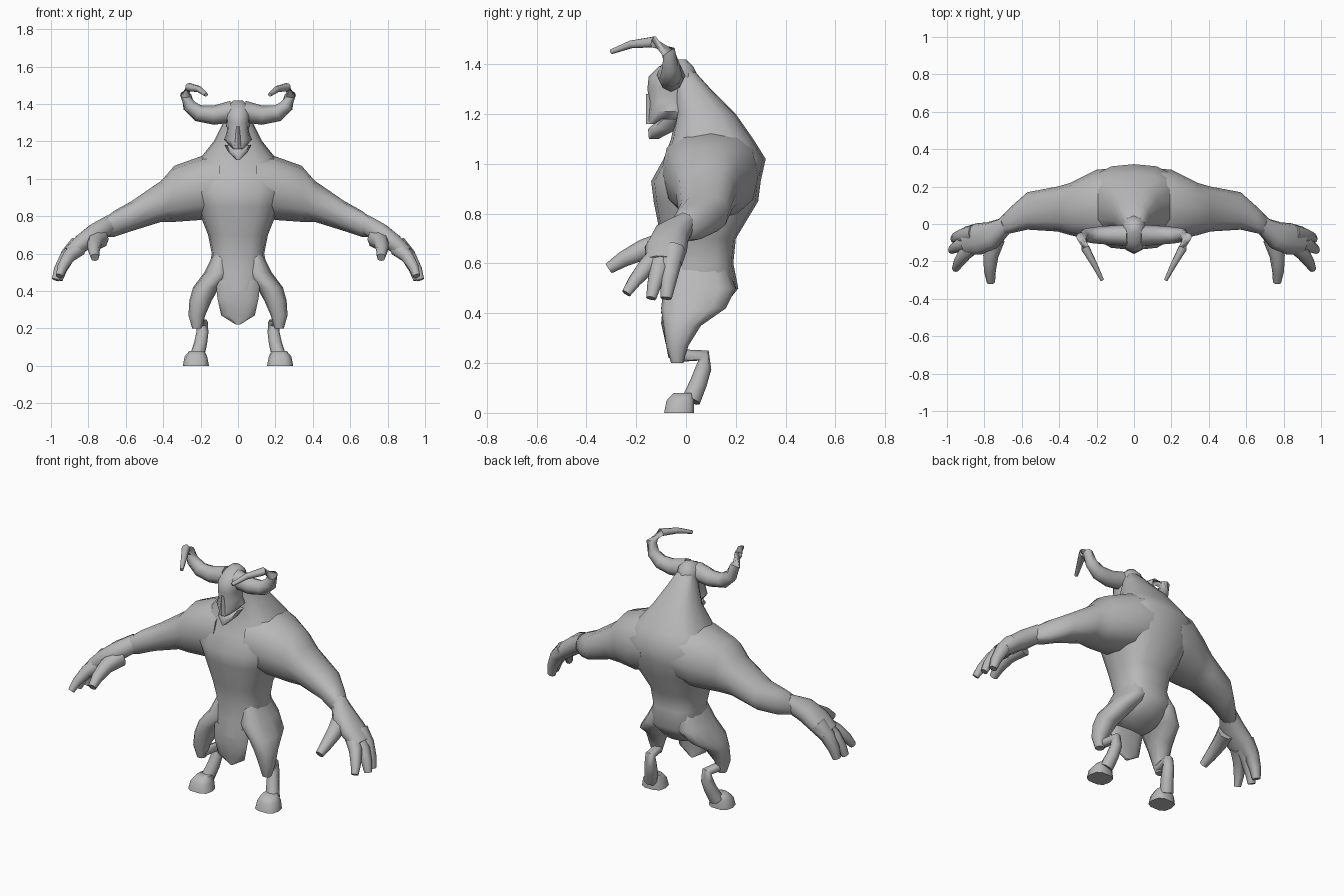
import bpy, bmesh, math
from mathutils import Vector

cube = bpy.data.objects.get("Cube")
if cube:
    bpy.data.objects.remove(cube, do_unlink=True)

X, Y, Z = Vector((1, 0, 0)), Vector((0, 1, 0)), Vector((0, 0, 1))

grey = bpy.data.materials.new("stone grey")
grey.use_nodes = True
tone = (.48, .48, .48, 1)
grey.diffuse_color = tone
grey.node_tree.nodes["Principled BSDF"].inputs["Base Color"].default_value = tone


def squared(value, power):
    """Push a sine or cosine outward so that an oval becomes boxier."""
    return math.copysign(abs(value) ** power, value)


def make_ring(bm, centre, tangent, wide, half_width, half_depth, sides, power):
    """Add one oval cross-section, square to the tangent."""
    across = (wide - tangent * wide.dot(tangent)).normalized()
    along = tangent.cross(across)
    angles = [math.tau * k / sides for k in range(sides)]
    return [bm.verts.new(centre
                         + across * half_width * squared(math.cos(a), power)
                         + along * half_depth * squared(math.sin(a), power))
            for a in angles]


def loft(name, sections, wide=X, axis=None, sides=12, power=.85, mirror=False):
    """Skin cross-sections (centre, half width, half depth) along a path."""
    bm = bmesh.new()
    centres = [Vector(section[0]) for section in sections]
    rings = []
    for i, (centre, half_width, half_depth) in enumerate(sections):
        incoming = (centres[i] - centres[max(i - 1, 0)]).normalized()
        outgoing = (centres[min(i + 1, len(centres) - 1)] - centres[i]).normalized()
        tangent = axis or (incoming + outgoing).normalized()
        rings.append(make_ring(bm, centres[i], tangent, wide,
                               half_width, half_depth, sides, power))
    for low, high in zip(rings, rings[1:]):
        for k in range(sides):
            bm.faces.new((low[k - 1], low[k], high[k], high[k - 1]))
    bm.faces.new(rings[0])
    bm.faces.new(rings[-1])
    bmesh.ops.recalc_face_normals(bm, faces=bm.faces)
    mesh = bpy.data.meshes.new(name)
    bm.to_mesh(mesh)
    bm.free()
    mesh.materials.append(grey)
    obj = bpy.data.objects.new(name, mesh)
    bpy.context.collection.objects.link(obj)
    bpy.ops.object.select_all(action="DESELECT")
    obj.select_set(True)
    bpy.context.view_layer.objects.active = obj
    bpy.ops.object.shade_smooth_by_angle(angle=math.radians(60))
    if mirror:
        obj.modifiers.new("Mirror", "MIRROR")


def stack(name, levels, **options):
    """Loft level rings given as (z, half width, front y, back y, optional x)."""
    sections = []
    for z, half_width, front, back, *x in levels:
        centre = (x[0] if x else 0, (front + back) / 2, z)
        sections.append((centre, half_width, (back - front) / 2))
    loft(name, sections, axis=Z, **options)


def tube(name, path, start, end, **options):
    """Loft a round limb whose radius tapers evenly from start to end."""
    steps = len(path) - 1
    radii = [start + (end - start) * i / steps for i in range(len(path))]
    loft(name, [(p, r, r) for p, r in zip(path, radii)],
         sides=8, mirror=True, **options)


def digit(name, base, tip, radius, wide):
    """A tapering finger that arches a little above the line to its tip."""
    base, tip = Vector(base), Vector(tip)
    arch = (X + Z) * radius / 3
    path = [base.lerp(tip, t) + arch * math.sin(math.pi * t)
            for t in (0, .4, .75, 1)]
    tube(name, path, radius, radius * .45, wide=wide)


# Trunk with hunched back and neck
stack("torso", [
    (.4, .1, -.1, .13), (.5, .16, -.09, .21), (.6, .14, -.08, .19),
    (.7, .16, -.1, .2), (.85, .22, -.13, .29), (.93, .25, -.14, .3),
    (1.02, .25, -.09, .32), (1.1, .21, -.06, .27), (1.2, .13, -.04, .2),
    (1.3, .08, -.05, .1), (1.41, .03, -.06, 0)], sides=16, power=.75)

# Shoulder tapering through the elbow to the wrist
loft("arm", [
    ((.1, .1, .97), .2, .17), ((.2, .1, .95), .19, .17),
    ((.34, .08, .92), .14, .15), ((.41, .08, .88), .12, .11),
    ((.57, .07, .8), .1, .08), ((.66, .02, .76), .07, .07),
    ((.74, -.03, .73), .04, .04)], wide=Y, axis=X, mirror=True)

# Palm and digits
loft("palm", [
    ((.68, 0, .76), .04, .05), ((.76, -.06, .71), .075, .055),
    ((.83, -.08, .66), .085, .05), ((.9, -.09, .6), .075, .04)],
    wide=Y, sides=10, mirror=True)
digit("thumb", (.74, -.08, .68), (.765, -.31, .58), .05, X)
digit("first_finger", (.85, -.11, .63), (.955, -.24, .48), .043, Y)
digit("middle_finger", (.86, -.09, .63), (.975, -.14, .46), .045, Y)
digit("outer_finger", (.85, -.05, .65), (.96, -.08, .46), .05, Y)

# Hind legs, folded at the knee and hock
stack("thigh", [
    (.62, .04, -.05, .15, .08), (.5, .08, -.09, .2, .1),
    (.42, .07, -.1, .16, .17), (.35, .06, -.09, .06, .2),
    (.27, .045, -.08, .01, .22), (.2, .025, -.06, -.01, .22)], mirror=True)
tube("shin", [
    (.21, -.04, .23), (.19, .07, .23), (.19, .07, .18),
    (.2, .05, .12), (.22, .02, .05)], .026, .038)
stack("hoof", [
    (0, .07, -.09, .035, .225), (.05, .06, -.08, .035, .225),
    (.08, .04, -.05, .03, .22)], sides=10, power=.7, mirror=True)

# Pointed cloth hanging in front
stack("loincloth", [
    (.22, .01, -.07, -.05), (.27, .09, -.08, -.05),
    (.36, .11, -.1, -.04), (.46, .12, -.09, -.02)])

# Skull, cheeks, nose ridge and open jaw
stack("head", [
    (1.16, .03, -.155, -.02), (1.21, .075, -.15, .02),
    (1.25, .058, -.148, .03), (1.3, .062, -.155, .04),
    (1.35, .066, -.15, .05), (1.39, .056, -.11, .03),
    (1.42, .025, -.05, 0)])
stack("jaw", [
    (1.1, .01, -.15, -.11), (1.14, .05, -.155, -.03),
    (1.18, .07, -.11, 0)], sides=10)
stack("nose_ridge", [(1.16, .025, -.16, -.1), (1.28, .01, -.16, -.1)],
      sides=8, power=1)

# Horns sweeping out, up and forward
tube("horn", [
    (.03, -.06, 1.36), (.13, -.06, 1.34), (.21, -.06, 1.35),
    (.26, -.06, 1.39), (.28, -.07, 1.45), (.26, -.13, 1.49),
    (.21, -.22, 1.48), (.17, -.3, 1.45)], .055, .01, wide=Y - Z)
